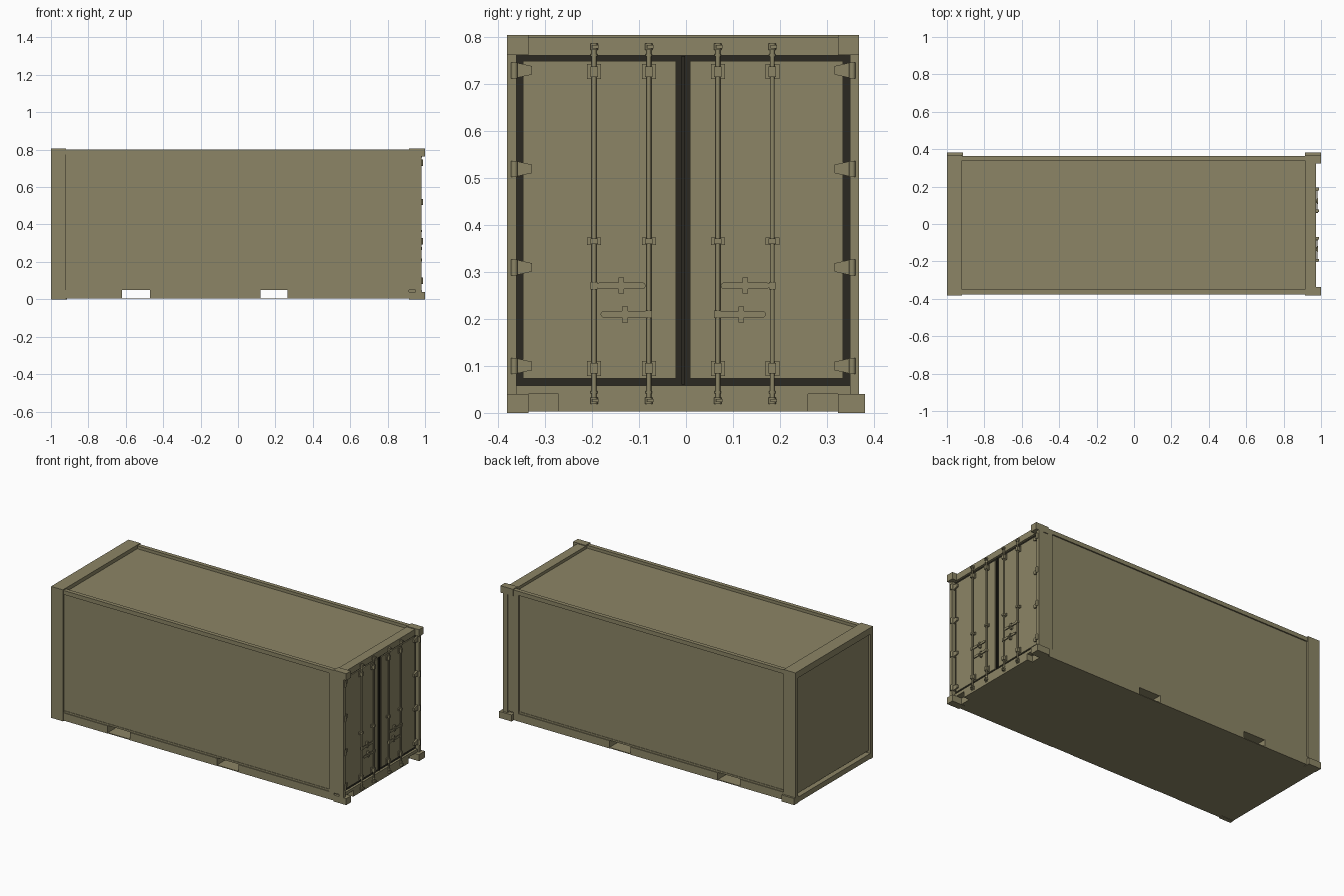
import bpy, bmesh, math
from mathutils import Matrix, Vector

if "Cube" in bpy.data.objects:
    bpy.data.objects.remove(bpy.data.objects["Cube"])

CY = -0.006                      # centre line of the container body in y


def material(name, rgb):
    m = bpy.data.materials.new(name)
    m.diffuse_color = (*rgb, 1)
    m.use_nodes = True
    m.node_tree.nodes["Principled BSDF"].inputs["Base Color"].default_value = m.diffuse_color
    return m


OLIVE = material("olive paint", (0.262, 0.235, 0.132))
RUBBER = material("dark rubber", (0.024, 0.022, 0.015))


class Part:
    """Collects simple solids in one mesh; y is measured from the centre line."""
    def __init__(self):
        self.bm = bmesh.new()

    def box(self, x0, x1, y0, y1, z0, z1):
        size = Matrix.Diagonal((x1 - x0, abs(y1 - y0), z1 - z0, 1))
        mid = Matrix.Translation(((x0 + x1) / 2, (y0 + y1) / 2, (z0 + z1) / 2))
        bmesh.ops.create_cube(self.bm, size=1, matrix=mid @ size)

    def pair(self, x0, x1, y0, y1, z0, z1):
        for s in (-1, 1):
            self.box(x0, x1, s * y0, s * y1, z0, z1)

    def cyl(self, center, r, depth, axis="Z", n=12):
        rot = {"Z": Matrix(), "X": Matrix.Rotation(math.pi / 2, 4, "Y"),
               "Y": Matrix.Rotation(math.pi / 2, 4, "X")}[axis]
        out = bmesh.ops.create_cone(self.bm, cap_ends=True, segments=n, radius1=r, radius2=r,
                                    depth=depth, matrix=Matrix.Translation(center) @ rot)
        for f in {f for v in out["verts"] for f in v.link_faces}:
            f.smooth = len(f.verts) == 4

    def prism(self, yz, x0, x1):
        f = self.bm.faces.new([self.bm.verts.new((x0, y, z)) for y, z in yz])
        out = bmesh.ops.extrude_face_region(self.bm, geom=[f])
        verts = [g for g in out["geom"] if isinstance(g, bmesh.types.BMVert)]
        bmesh.ops.translate(self.bm, verts=verts, vec=Vector((x1 - x0, 0, 0)))

    def done(self, name, mat=OLIVE):
        bmesh.ops.recalc_face_normals(self.bm, faces=self.bm.faces)
        me = bpy.data.meshes.new(name)
        self.bm.to_mesh(me)
        self.bm.free()
        me.materials.append(mat)
        ob = bpy.data.objects.new(name, me)
        ob.location.y = CY
        bpy.context.collection.objects.link(ob)


# Side walls, roof and blind end wall as one closed core
p = Part()
p.box(-0.988, 0.950, -0.362, 0.362, 0.05, 0.782)
p.done("wall_and_roof_panels")

# Blind end frame
p = Part()
p.pair(-1, -0.92, 0.350, 0.375, 0, 0.805)
p.box(-1, -0.92, -0.350, 0.350, 0.765, 0.805)
p.box(-1, -0.92, -0.350, 0.350, 0.003, 0.035)
p.done("end_frame")

# Door end frame: posts, header, sill with notches beside the corners
p = Part()
p.pair(0.88, 0.975, 0.355, 0.370, 0.05, 0.775)
p.pair(0.95, 0.982, 0.355, 0.375, 0.04, 0.765)
p.box(0.915, 0.972, -0.345, 0.345, 0.762, 0.800)
p.box(0.91, 0.972, -0.266, 0.266, 0.003, 0.058)
p.pair(0.91, 0.972, 0.266, 0.36, 0.040, 0.058)
p.pair(0.90, 0.935, 0.266, 0.36, 0.003, 0.040)
p.done("door_frame")

# Corner blocks
p = Part()
for s in (-1, 1):
    p.box(0.915, 1, s * 0.330, s * 0.375, 0.763, 0.805)
    p.box(0.915, 1, s * 0.330, 0.387 if s > 0 else -0.375, 0, 0.040)
p.box(-1, -0.915, 0.345, 0.387, 0, 0.040)
p.done("corner_blocks")

# Long rails; bottom rails and floor leave two open fork tunnels
POCKETS = ((-0.62, -0.47), (0.12, 0.265))
p = Part()
p.pair(-0.92, 0.92, 0.345, 0.370, 0.775, 0.800)
p.pair(-0.92, 0.90, 0.355, 0.365, 0.05, 0.061)
p.done("side_rails")
p = Part()
edges = [-0.93] + [x for pk in POCKETS for x in pk] + [0.915]
for x0, x1 in zip(edges[::2], edges[1::2]):
    p.box(x0, x1, -0.370, 0.370, 0.003, 0.050)
for x0, x1 in POCKETS:
    p.box(x0, x1, -0.368, 0.368, 0.003, 0.008)
p.done("floor_with_fork_pockets")

# Rubber seal behind the doors, and the doors
p = Part()
p.box(0.945, 0.958, -0.356, 0.356, 0.058, 0.764)
p.box(0.955, 0.964, -0.004, 0.004, 0.060, 0.760)
p.done("door_seal", RUBBER)
p = Part()
p.pair(0.948, 0.965, 0.015, 0.341, 0.073, 0.750)
p.done("doors")

# Hinges: tapered leaf and knuckle
p = Part()
for s in (-1, 1):
    for z in (0.730, 0.520, 0.310, 0.100):
        leaf = [(0.362, -0.018), (0.362, 0.018), (0.345, 0.014), (0.322, 0.009),
                (0.322, -0.009), (0.345, -0.014)]
        p.prism([(s * y, z + h) for y, h in leaf], 0.962, 0.974)
        p.cyl((0.982, s * 0.360, z), 0.007, 0.034)
p.done("hinges")

# Locking rods with end cams and guides
p = Part()
RODS = (-0.190, -0.073, 0.074, 0.190)
for y in RODS:
    p.cyl((0.976, y, 0.403), 0.005, 0.765)
    for z, d in ((0.780, -1), (0.026, 1)):
        p.box(0.968, 0.974, y - 0.011, y + 0.011, z - 0.010, z + 0.010)
        p.cyl((0.978, y, z), 0.008, 0.014, n=16)
        p.box(0.974, 0.990, y - 0.004, y + 0.010, z - 0.003, z + 0.004)
        p.cyl((0.976, y, z + d * 0.018), 0.007, 0.006)
    for z, h in ((0.727, 0.016), (0.095, 0.016), (0.366, 0.008)):
        p.box(0.964, 0.970, y - 0.015, y + 0.015, z - h, z + h)
        p.box(0.968, 0.985, y - 0.008, y + 0.008, z - h * 0.7, z + h * 0.7)
        for dy in (-0.012, 0.012):
            for dz in (-0.6, 0.6):
                p.cyl((0.971, y + dy, z + dz * h), 0.0022, 0.004, "X", 8)
p.done("locking_rods")

# Handles: rounded bars with a pivot and a catch plate
p = Part()
for s in (-1, 1):
    for y0, y1, z in ((0.080, 0.184, 0.271), (0.072, 0.176, 0.210)):
        r = 0.007
        arc = [math.pi * (i / 6 - 0.5) for i in range(7)]
        bar = [(y1 - r + r * math.cos(a), z + r * math.sin(a)) for a in arc]
        bar += [(y0 + r - r * math.cos(a), z - r * math.sin(a)) for a in arc]
        p.prism([(s * y, h) for y, h in bar], 0.976, 0.981)
        ym = s * (y0 + y1) / 2
        p.box(0.964, 0.978, ym - 0.006, ym + 0.006, z - 0.017, z + 0.017)
        p.box(0.978, 0.984, ym - 0.012, ym + 0.012, z - 0.003, z + 0.003)
        pivot = 0.190 if z > 0.25 else 0.073
        p.box(0.972, 0.984, s * pivot - 0.007, s * pivot + 0.007, z - 0.008, z + 0.008)
p.done("door_handles")
